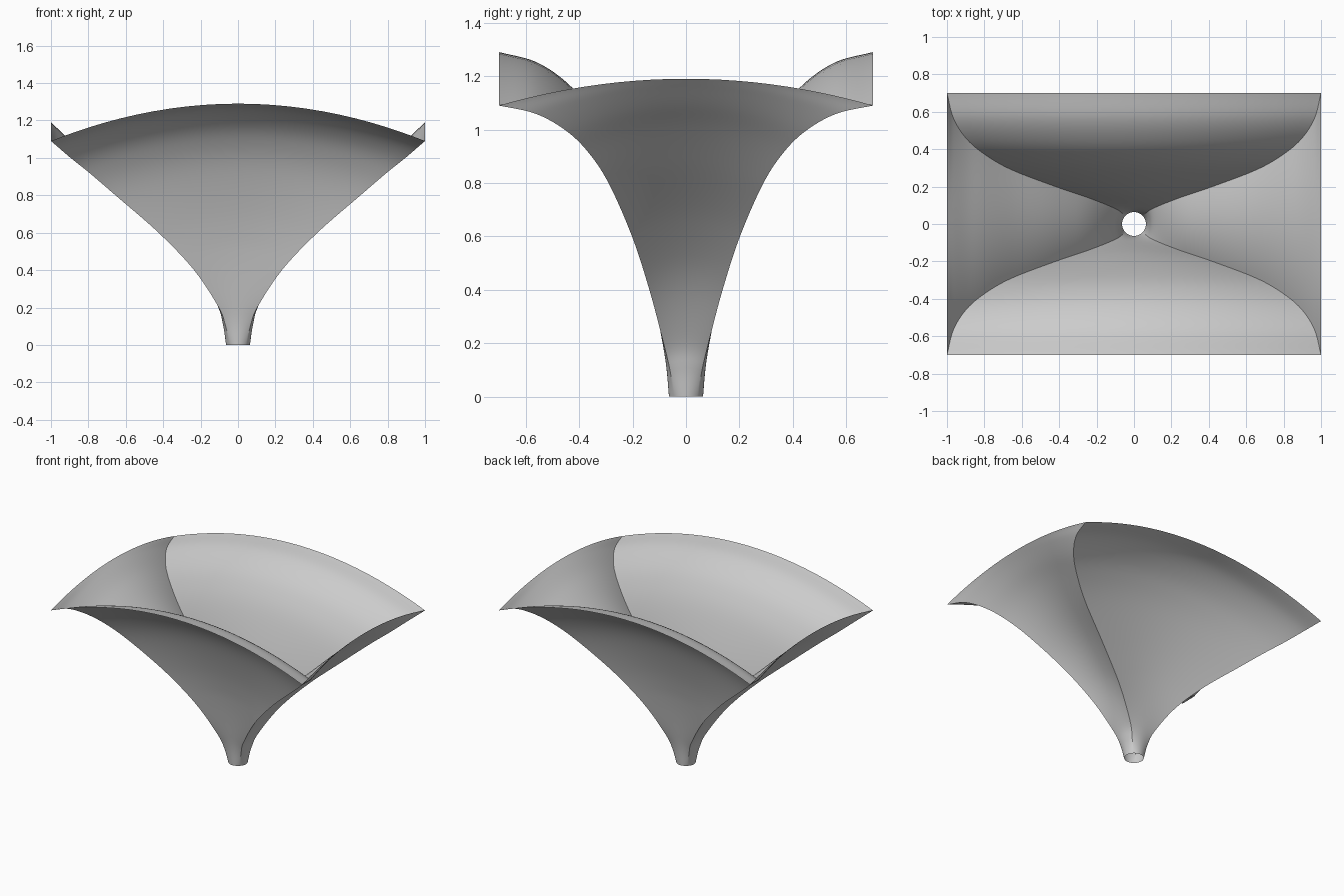
import bpy
import bmesh
import math
from mathutils import Vector

cube = bpy.data.objects.get("Cube")
if cube:
    bpy.data.objects.remove(cube, do_unlink=True)

# Corner ridge, from the round foot up to the rectangular rim
RIDGE = [Vector(p) for p in (
    (.045, .045, 0), (.066, .06, .1), (.103, .084, .2), (.235, .137, .4),
    (.425, .202, .6), (.655, .29, .8), (.795, .37, .92), (.895, .455, 1.0),
    (.965, .565, 1.06), (1, .7, 1.09))]
SEGMENTS = 24      # divisions across each panel
STEPS = 7          # divisions between ridge points
FRONT_ARCH = .2 / 1.09
SIDE_ARCH = .1 / 1.09


def smooth_path(points, steps):
    """Catmull-Rom curve through the points."""
    pts = [2 * points[0] - points[1]] + points + [2 * points[-1] - points[-2]]
    path = []
    for a, b, c, d in zip(pts, pts[1:], pts[2:], pts[3:]):
        for i in range(steps):
            t = i / steps
            path.append(b + (c - a) * t / 2
                        + (a - 2.5 * b + 2 * c - d / 2) * t ** 2
                        + (1.5 * (b - c) + (d - a) / 2) * t ** 3)
    return path + [points[-1]]


def ring(corner):
    """One closed loop: round at the foot, an arched rectangle at the rim."""
    fade = max(0, 1 - corner.z / .45)
    points = []
    for side in range(4):
        along, out, arch = ((corner.x, corner.y, FRONT_ARCH) if side % 2 == 0
                            else (corner.y, corner.x, SIDE_ARCH))
        turn = side * math.pi / 2
        for i in range(SEGMENTS):
            angle = (i / SEGMENTS - .5) * math.pi / 2
            s = math.sin(angle) * math.sqrt(2)
            u = s * along
            v = out + RIDGE[0].x * fade * (math.cos(angle) * math.sqrt(2) - 1)
            z = corner.z * (1 + arch * (1 - s * s))
            points.append((u * math.cos(turn) + v * math.sin(turn),
                           u * math.sin(turn) - v * math.cos(turn), z))
    return points


# Thin open canopy shell
bm = bmesh.new()
loops = [[bm.verts.new(p) for p in ring(c)] for c in smooth_path(RIDGE, STEPS)]
for low, high in zip(loops, loops[1:]):
    for i in range(len(low)):
        j = (i + 1) % len(low)
        bm.faces.new((low[i], low[j], high[j], high[i]))
mesh = bpy.data.meshes.new("canopy_shell")
bm.to_mesh(mesh)
bm.free()
shell = bpy.data.objects.new("canopy_shell", mesh)
bpy.context.collection.objects.link(shell)

# Plain grey finish
grey = bpy.data.materials.new("light_grey")
grey.use_nodes = True
colour = (.6, .6, .6, 1)
grey.diffuse_color = colour
grey.node_tree.nodes["Principled BSDF"].inputs["Base Color"].default_value = colour
mesh.materials.append(grey)

# Smooth panels with sharp ridges
bpy.ops.object.select_all(action='DESELECT')
shell.select_set(True)
bpy.context.view_layer.objects.active = shell
bpy.ops.object.shade_smooth_by_angle(angle=math.radians(25))
